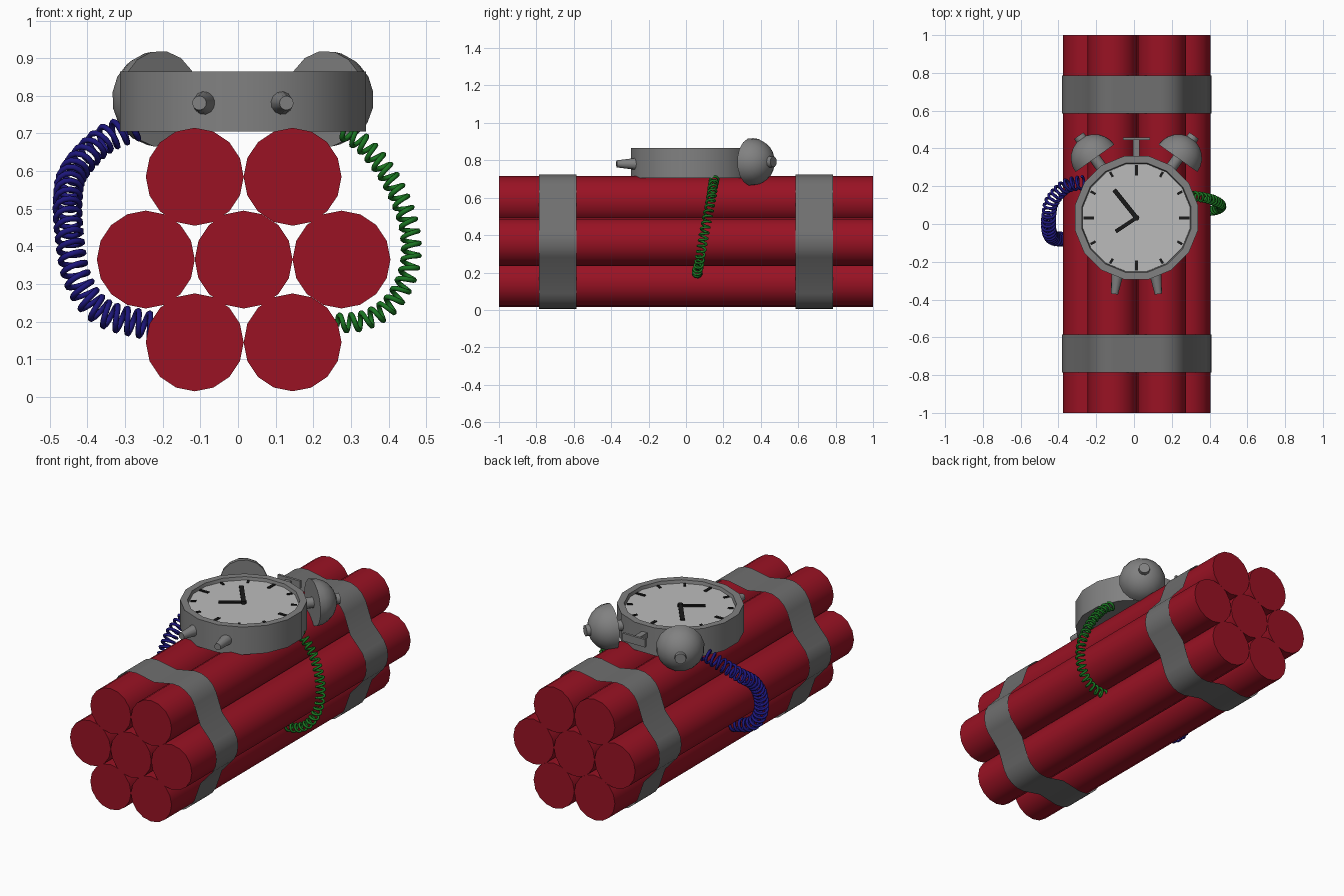
import bpy, bmesh, math
from mathutils import Vector, Matrix

if "Cube" in bpy.data.objects:
    bpy.data.objects.remove(bpy.data.objects["Cube"])

def material(name, rgb):
    m = bpy.data.materials.new(name)
    m.diffuse_color = (*rgb, 1)
    m.use_nodes = True
    m.node_tree.nodes["Principled BSDF"].inputs["Base Color"].default_value = m.diffuse_color
    return m

RED = material("red", (0.32, 0.006, 0.017))
GREY = material("mid_grey", (0.22, 0.22, 0.22))
TAPE = material("tape_grey", (0.16, 0.16, 0.16))
PALE = material("pale_grey", (0.5, 0.5, 0.5))
BLACK = material("black", (0.01, 0.01, 0.01))
BLUE = material("blue", (0.012, 0.008, 0.2))
GREEN = material("green", (0.01, 0.18, 0.015))

def finish(name, bm, mat, smooth=True, fix=True):
    if fix:
        bmesh.ops.recalc_face_normals(bm, faces=bm.faces)
    me = bpy.data.meshes.new(name)
    bm.to_mesh(me)
    bm.free()
    ob = bpy.data.objects.new(name, me)
    bpy.context.collection.objects.link(ob)
    me.materials.append(mat)
    if smooth:
        bpy.ops.object.select_all(action='DESELECT')
        ob.select_set(True)
        bpy.context.view_layer.objects.active = ob
        bpy.ops.object.shade_smooth_by_angle(angle=math.radians(40))
    return ob

def lathe(name, profile, origin, axis, sides, mat, turn=0.0):
    """Spin (radius, height) points about an axis through origin."""
    bm = bmesh.new()
    rot = Vector((0, 0, 1)).rotation_difference(Vector(axis)).to_matrix()
    rings = []
    for r, h in profile:
        n = 1 if r == 0 else sides
        rings.append([bm.verts.new(Vector(origin) + rot @ Vector((
            r * math.cos(turn + math.tau * i / sides),
            r * math.sin(turn + math.tau * i / sides), h))) for i in range(n)])
    for a, b in zip(rings, rings[1:]):
        for i in range(sides):
            j = (i + 1) % sides
            loop = [a[i % len(a)], a[j % len(a)], b[j % len(b)], b[i % len(b)]]
            bm.faces.new(list(dict.fromkeys(loop)))
    return finish(name, bm, mat)

def box(name, centre, size, mat, angle=0.0):
    bm = bmesh.new()
    bmesh.ops.create_cube(bm, size=1, matrix=Matrix.Translation(centre)
                          @ Matrix.Rotation(angle, 4, 'Z') @ Matrix.Diagonal((*size, 1)))
    return finish(name, bm, mat, smooth=False)

# Seven sticks in a hexagonal bundle
CX, CZ, R = 0.015, 0.365, 0.13
spots = [(CX, CZ)] + [(CX + s * 0.26, CZ) for s in (-1, 1)]
spots += [(CX + s * 0.13, CZ + t * 0.22) for s in (-1, 1) for t in (-1, 1)]
for k, (x, z) in enumerate(spots):
    lathe(f"stick_{k + 1}", [(0, -1), (R, -1), (R, 1), (0, 1)], (x, 0, z), (0, 1, 0), 16, RED)

# Tape ribbons that wrap the bundle and sag between sticks
outline = []
for k in range(6):
    a = k * math.pi / 3
    sx, sz = CX + 0.26 * math.cos(a), CZ + (0.22 / math.sin(math.pi / 3)) * math.sin(a)
    for d in (-36, -18, 0, 18, 36):
        b = a + math.radians(d)
        outline.append((sx + 0.136 * math.cos(b), sz + 0.141 * math.sin(b)))
    m = a + math.pi / 6
    outline.append((CX + 0.338 * math.cos(m), CZ + 0.338 * math.sin(m)))
for name, y0, y1 in (("front_tape", -0.785, -0.585), ("back_tape", 0.585, 0.785)):
    bm = bmesh.new()
    rows = [[bm.verts.new((x, y, z)) for x, z in outline] for y in (y0, y1)]
    n = len(outline)
    for i in range(n):
        j = (i + 1) % n
        bm.faces.new((rows[0][i], rows[1][i], rows[1][j], rows[0][j]))
    bm.normal_update()
    if sum(f.normal.dot(f.calc_center_median() - Vector((CX, (y0 + y1) / 2, CZ))) for f in bm.faces) < 0:
        bmesh.ops.reverse_faces(bm, faces=bm.faces)
    finish(name, bm, TAPE, fix=False)

# Clock case with raised rim, and recessed dial
KX, KY = 0.013, 0.033
half = math.pi / 16
lathe("clock_case", [(0, 0.705), (0.333, 0.705), (0.333, 0.865), (0.295, 0.865), (0.29, 0.845), (0, 0.845)],
      (KX, KY, 0), (0, 0, 1), 16, GREY, half)
lathe("dial", [(0, 0.84), (0.291, 0.84), (0.289, 0.848), (0, 0.848)],
      (KX, KY, 0), (0, 0, 1), 16, PALE, half)

# Hour marks
for k in range(12):
    a = k * math.pi / 6
    length, width = (0.055, 0.016) if k % 3 == 0 else (0.03, 0.013)
    r = 0.28 - length / 2
    box(f"hour_mark_{k + 1}", (KX + r * math.cos(a), KY + r * math.sin(a), 0.849),
        (length, width, 0.008), BLACK, a)

# Clock hands
for name, dx, dy, w, z in (("hour_hand", -0.11, -0.073, 0.02, 0.854),
                           ("minute_hand", -0.118, 0.148, 0.024, 0.858)):
    box(name, (KX + dx / 2, KY + dy / 2, z), (math.hypot(dx, dy), w, 0.008),
        BLACK, math.atan2(dy, dx))
lathe("hand_pin", [(0, 0.845), (0.015, 0.845), (0.015, 0.864), (0, 0.864)],
      (KX, KY, 0), (0, 0, 1), 12, BLACK)

# Bells with posts and knobs, and the two feet
for side, s in (("left", -1), ("right", 1)):
    out = Vector((s * 0.58, 0.815, 0)).normalized()
    base = Vector((KX + s * 0.22, 0.348, 0.792))
    dome = [(0, 0)] + [(0.128 * math.cos(t * math.pi / 12), 0.128 * math.sin(t * math.pi / 12))
                       for t in range(6)] + [(0, 0.128)]
    lathe(f"{side}_bell", dome, base, out, 16, GREY)
    lathe(f"{side}_bell_knob", [(0, 0.11), (0.032, 0.11), (0.03, 0.147), (0, 0.147)], base, out, 10, GREY)
    lathe(f"{side}_bell_post", [(0, -0.1), (0.03, -0.1), (0.03, 0.02), (0, 0.02)], base, out, 10, GREY)
    lathe(f"{side}_foot", [(0, -0.03), (0.035, -0.03), (0.019, 0.1), (0, 0.1)],
          (KX + s * 0.102, -0.272, 0.781), Vector((s * 0.14, -1, 0)).normalized(), 12, GREY)

# T-shaped hammer between the bells
box("hammer_stem", (KX, 0.395, 0.81), (0.034, 0.11, 0.03), GREY)
box("hammer_head", (KX, 0.452, 0.815), (0.143, 0.014, 0.045), GREY)

def coil(name, path, turns, radius, wire, mat):
    """Helix wound round a smooth path."""
    p = [Vector(q) for q in path]
    p = [2 * p[0] - p[1]] + p + [2 * p[-1] - p[-2]]
    dense = []
    for i in range(1, len(p) - 2):
        a, b, c, d = p[i - 1:i + 3]
        for k in range(40):
            t = k / 40
            dense.append(0.5 * (2 * b + (c - a) * t + (2 * a - 5 * b + 4 * c - d) * t * t
                                + (3 * b - a - 3 * c + d) * t ** 3))
    dist = [0.0]
    for a, b in zip(dense, dense[1:]):
        dist.append(dist[-1] + (b - a).length)
    count, j, pts = turns * 12, 0, []
    up = Vector((0, 1, 0))
    for i in range(count + 1):
        s = dist[-1] * i / count
        while j < len(dense) - 2 and dist[j + 1] < s:
            j += 1
        a, b = dense[j], dense[j + 1]
        tan = (b - a).normalized()
        up = (up - tan * up.dot(tan)).normalized()
        w = math.tau * i / 12
        pts.append(a.lerp(b, (s - dist[j]) / (dist[j + 1] - dist[j]))
                   + radius * (up * math.cos(w) + tan.cross(up) * math.sin(w)))
    cu = bpy.data.curves.new(name, 'CURVE')
    cu.dimensions = '3D'
    cu.bevel_depth, cu.bevel_resolution, cu.use_fill_caps = wire, 1, True
    sp = cu.splines.new('POLY')
    sp.points.add(len(pts) - 1)
    for q, v in zip(sp.points, pts):
        q.co = (*v, 1)
    sp.use_smooth = True
    cu.materials.append(mat)
    ob = bpy.data.objects.new(name, cu)
    bpy.context.collection.objects.link(ob)
    bpy.ops.object.select_all(action='DESELECT')
    ob.select_set(True)
    bpy.context.view_layer.objects.active = ob
    bpy.ops.object.convert(target='MESH')

# Coiled wires from the clock down to the bottom sticks
coil("green_wire", [(0.27, 0.155, 0.715), (0.34, 0.145, 0.665), (0.41, 0.13, 0.57), (0.455, 0.105, 0.45),
                    (0.455, 0.085, 0.34), (0.41, 0.07, 0.25), (0.34, 0.06, 0.205), (0.26, 0.06, 0.195)],
     23, 0.022, 0.007, GREEN)
coil("blue_wire", [(-0.27, 0.22, 0.72), (-0.36, 0.2, 0.68), (-0.435, 0.12, 0.60), (-0.452, 0.03, 0.53),
                   (-0.448, -0.04, 0.43), (-0.425, -0.075, 0.31), (-0.36, -0.08, 0.225), (-0.22, -0.08, 0.185)],
     28, 0.033, 0.008, BLUE)
